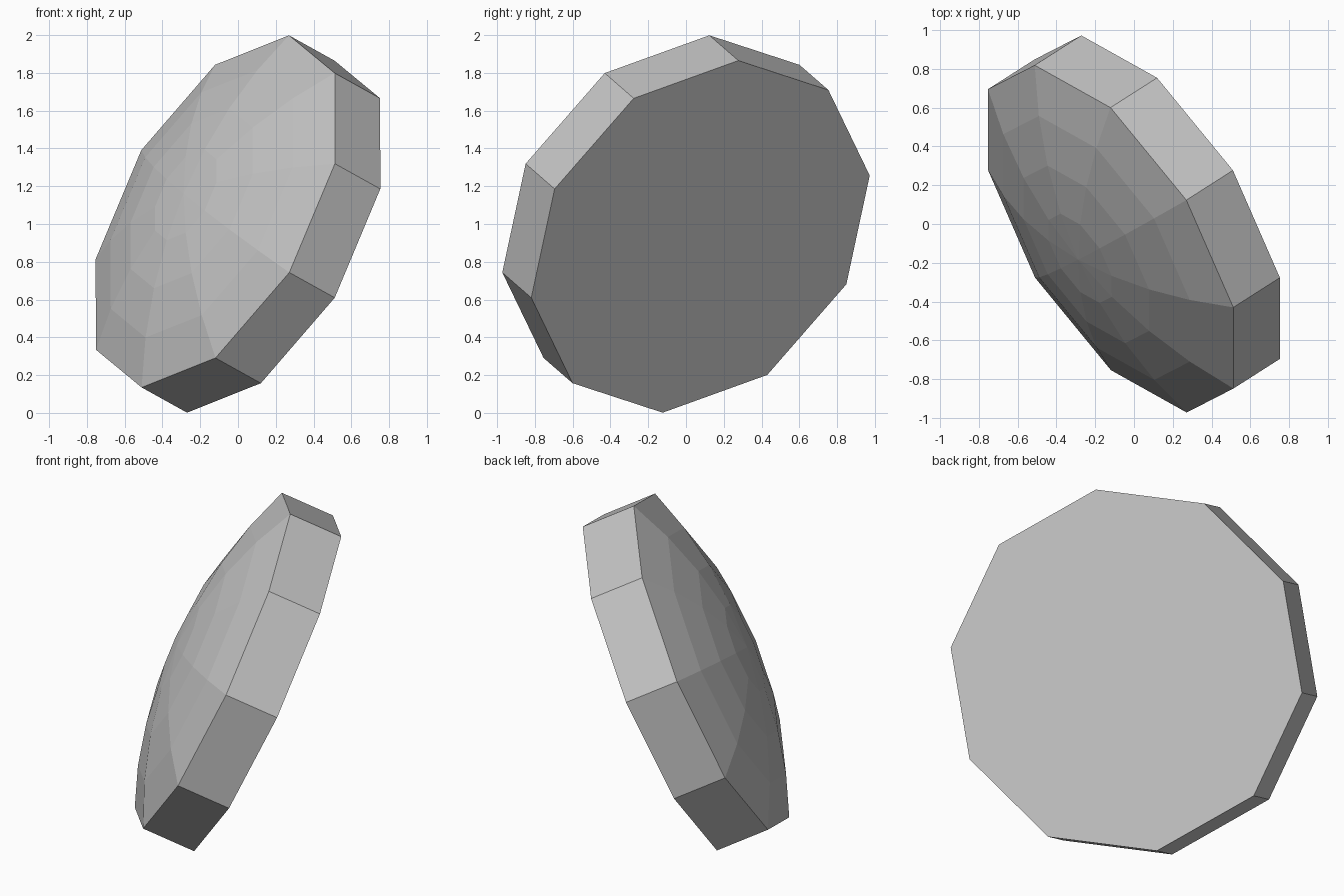
import bpy, bmesh, math
from mathutils import Vector, Matrix

SIDES = 10
RADIUS = 1.03        # rim radius
THICK = 0.315        # height of the straight rim
RISE = 0.22          # height of the dome above the rim
STEPS = 4            # bands in the dome

cube = bpy.data.objects.get("Cube")
if cube:
    bpy.data.objects.remove(cube, do_unlink=True)

grey = bpy.data.materials.new("plain_grey")
grey.use_nodes = True
colour = (0.55, 0.55, 0.55, 1)
grey.diffuse_color = colour
grey.node_tree.nodes["Principled BSDF"].inputs["Base Color"].default_value = colour

# Profile: flat base edge, then rim edge, then a spherical arc up to the pole
sphere_r = (RADIUS ** 2 + RISE ** 2) / (2 * RISE)
half_angle = math.asin(RADIUS / sphere_r)
profile = [(RADIUS, -THICK / 2)]
for i in range(STEPS):
    a = half_angle * (1 - i / STEPS)
    profile.append((sphere_r * math.sin(a),
                    THICK / 2 + RISE - sphere_r * (1 - math.cos(a))))

# Rings joined by quads, closed by a flat base and a fan at the pole
bm = bmesh.new()
rings = []
for r, z in profile:
    rings.append([bm.verts.new((r * math.cos(math.tau * k / SIDES),
                                r * math.sin(math.tau * k / SIDES), z))
                  for k in range(SIDES)])
pole = bm.verts.new((0, 0, THICK / 2 + RISE))
bm.faces.new(reversed(rings[0]))
for k in range(SIDES):
    n = (k + 1) % SIDES
    for low, high in zip(rings, rings[1:]):
        bm.faces.new((low[k], low[n], high[n], high[k]))
    bm.faces.new((rings[-1][k], rings[-1][n], pole))
bmesh.ops.recalc_face_normals(bm, faces=bm.faces)

mesh = bpy.data.meshes.new("domed_disc")
bm.to_mesh(mesh)
bm.free()
mesh.materials.append(grey)
disc = bpy.data.objects.new("domed_disc", mesh)
bpy.context.collection.objects.link(disc)

# Tilt: dome axis, and the direction of one rim corner
axis = Vector((-0.763, -0.487, 0.424)).normalized()
corner = Vector((0.39, 0.2, 0.932))
corner = (corner - axis * corner.dot(axis)).normalized()
side = axis.cross(corner)
tilt = Matrix((corner, side, axis)).transposed().to_4x4()
disc.matrix_world = Matrix.Translation((0, 0, 1)) @ tilt
